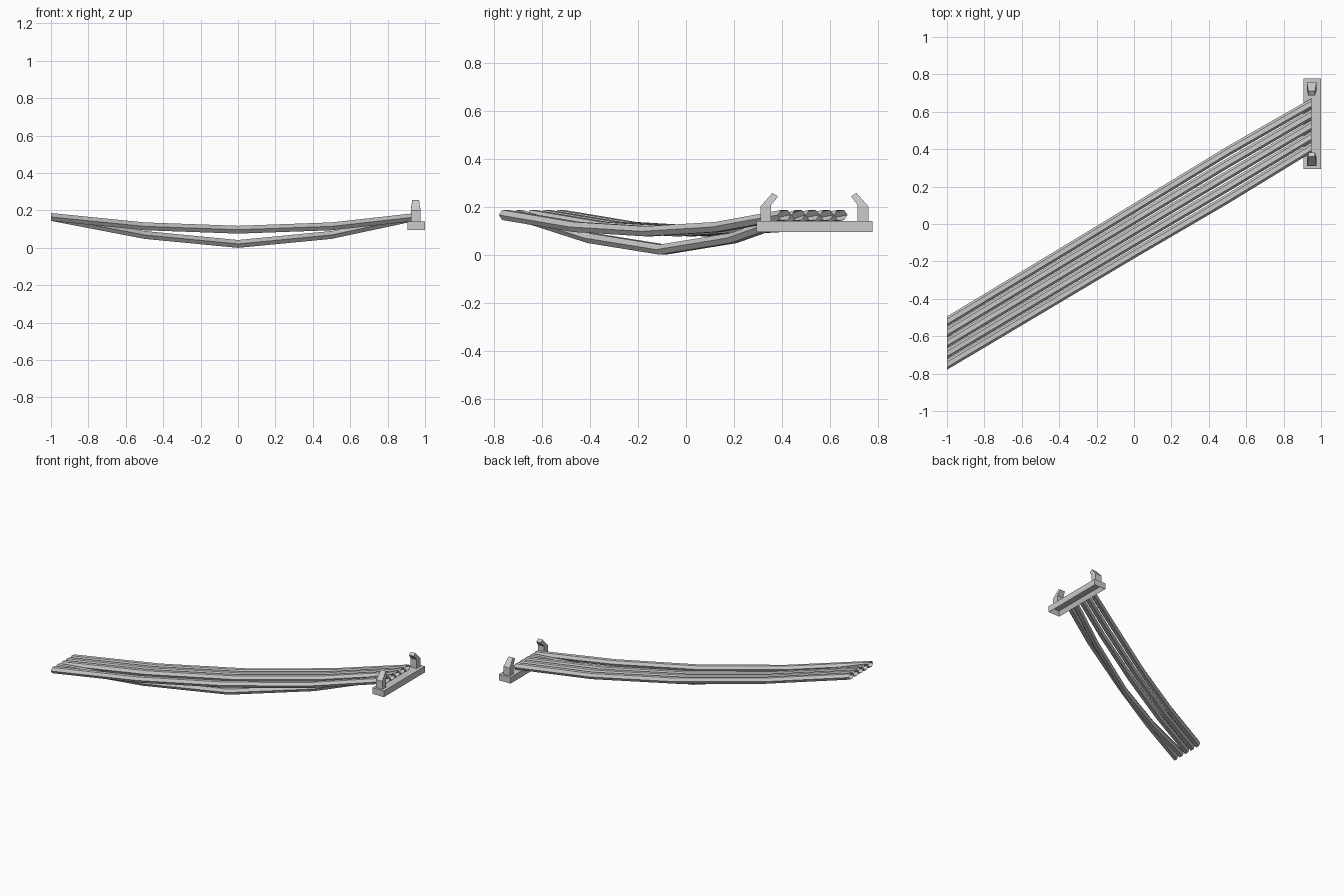
import bpy, bmesh, math

if "Cube" in bpy.data.objects:
    bpy.data.objects.remove(bpy.data.objects["Cube"])


def finish(name, bm):
    bmesh.ops.recalc_face_normals(bm, faces=bm.faces)
    me = bpy.data.meshes.new(name)
    bm.to_mesh(me)
    bm.free()
    ob = bpy.data.objects.new(name, me)
    bpy.context.collection.objects.link(ob)
    return ob


def loft(bm, rings, caps):
    """Skin a list of equal-length vertex rings."""
    rows = [[bm.verts.new(p) for p in r] for r in rings]
    n = len(rows[0])
    for a, b in zip(rows, rows[1:]):
        for i in range(n):
            j = (i + 1) % n
            bm.faces.new((a[i], a[j], b[j], b[i]))
    if caps:
        bm.faces.new(rows[0][::-1])
        bm.faces.new(rows[-1])


# Sagging six-sided cables, end cuts parallel to the YZ plane
XS = (-1.0, -0.5, 0.0, 0.5, 0.95)
FRONT_Y = (-0.752, -0.455, -0.157, 0.135, 0.41)
BACK_Y = (-0.522, -0.22, 0.083, 0.388, 0.645)
SAG = (0.165, 0.115, 0.097, 0.115, 0.165)
LOW_SAG = (0.165, 0.069, 0.021, 0.069, 0.165)
for k in range(5):
    t = k / 4
    zs = LOW_SAG if k == 1 else SAG
    rings = []
    for x, y0, y1, z in zip(XS, FRONT_Y, BACK_Y, zs):
        y = y0 + (y1 - y0) * t
        rings.append([(x, y + 0.0275 * math.cos(a * math.pi / 3),
                       z + 0.0242 * math.sin(a * math.pi / 3)) for a in range(6)])
    bm = bmesh.new()
    loft(bm, rings, False)
    finish(f"cable_{k + 1}", bm)

# Support bar, hollow underneath
CX, CY = 0.953, 0.535
bm = bmesh.new()
bmesh.ops.create_cube(bm, size=1)
for v in bm.verts:
    v.co = (CX + v.co.x * 0.094, CY + v.co.y * 0.484, 0.118 + v.co.z * 0.046)
bm.faces.ensure_lookup_table()
bottom = min(bm.faces, key=lambda f: f.calc_center_median().z)
bmesh.ops.inset_region(bm, faces=[bottom], thickness=0.02)
for v in bottom.verts:
    v.co.z += 0.032
finish("support_bar", bm)

# Inward-bent hooks at both ends of the bar: (outer y, outer z, inner y, inner z, half width)
HOOK = ((0.225, 0.135, 0.18, 0.135, 0.026),
        (0.225, 0.2, 0.18, 0.207, 0.026),
        (0.175, 0.257, 0.152, 0.242, 0.018))
for name, s in (("front_hook", -1), ("back_hook", 1)):
    bm = bmesh.new()
    loft(bm, [[(CX - 0.003 - w, CY + s * yo, zo), (CX - 0.003 + w, CY + s * yo, zo),
               (CX - 0.003 + w, CY + s * yi, zi), (CX - 0.003 - w, CY + s * yi, zi)]
              for yo, zo, yi, zi, w in HOOK], True)
    finish(name, bm)
